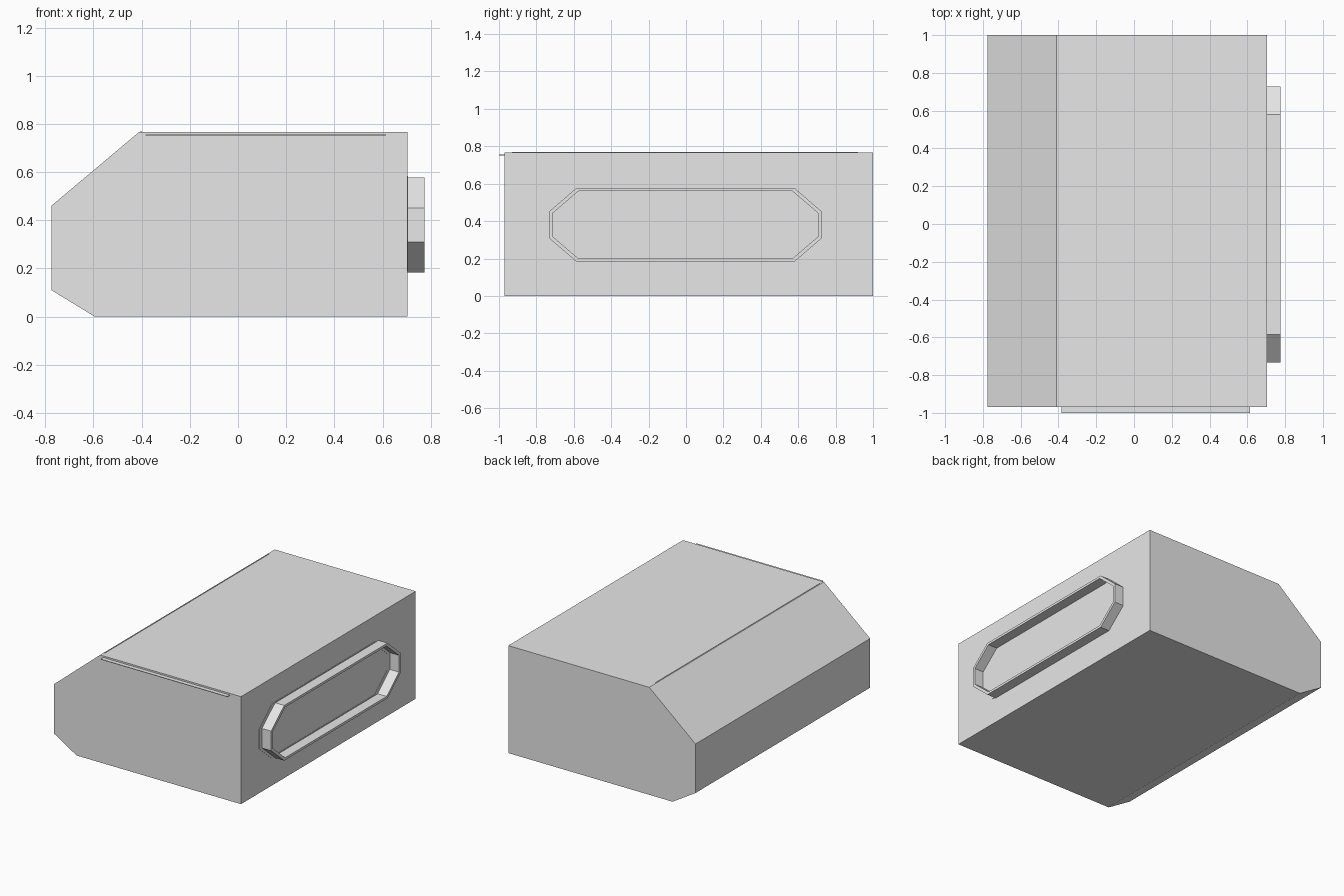
import bpy
import bmesh

cube = bpy.data.objects.get("Cube")
if cube:
    bpy.data.objects.remove(cube, do_unlink=True)

GREY = (0.8, 0.8, 0.8, 1.0)
grey = bpy.data.materials.new("light grey")
grey.use_nodes = True
grey.diffuse_color = GREY
grey.node_tree.nodes["Principled BSDF"].inputs["Base Color"].default_value = GREY


def finish(name, bm):
    bmesh.ops.recalc_face_normals(bm, faces=bm.faces)
    mesh = bpy.data.meshes.new(name)
    bm.to_mesh(mesh)
    bm.free()
    mesh.materials.append(grey)
    obj = bpy.data.objects.new(name, mesh)
    bpy.context.collection.objects.link(obj)
    return obj


def box(name, low, high):
    bm = bmesh.new()
    bmesh.ops.create_cube(bm, size=1)
    for v in bm.verts:
        v.co = [a + (b - a) * (c + 0.5) for a, b, c in zip(low, high, v.co)]
    return finish(name, bm)


def octagon(y, z, cy, cz):
    """Wide octagon with cut corners, as (y, z) points."""
    quarter = [(y, z - cz), (y - cy, z)]
    half = quarter + [(-a, b) for a, b in reversed(quarter)]
    return half + [(-a, -b) for a, b in half]


def ring(name, x0, x1, centre, outer, inner):
    """Octagonal frame standing out along x."""
    bm = bmesh.new()
    loops = []
    for pts, x in ((outer, x0), (outer, x1), (inner, x1), (inner, x0)):
        loops.append([bm.verts.new((x, centre[0] + y, centre[1] + z)) for y, z in pts])
    n = len(outer)
    for k in range(4):
        a, b = loops[k], loops[(k + 1) % 4]
        for i in range(n):
            j = (i + 1) % n
            bm.faces.new((a[i], a[j], b[j], b[i]))
    return finish(name, bm)


# Main body: side profile extruded along y
profile = [(-0.775, 0.46), (-0.41, 0.767), (0.703, 0.767),
           (0.703, 0), (-0.595, 0), (-0.775, 0.11)]
bm = bmesh.new()
face = bm.faces.new([bm.verts.new((x, -0.97, z)) for x, z in profile])
extruded = bmesh.ops.extrude_face_region(bm, geom=[face])["geom"]
bmesh.ops.translate(bm, vec=(0, 1.97, 0),
                    verts=[g for g in extruded if isinstance(g, bmesh.types.BMVert)])
finish("body", bm)

# Octagonal frame on the side, with a faint flat outline beside it
outer = octagon(0.73, 0.197, 0.147, 0.127)
inner = octagon(0.712, 0.18, 0.14, 0.12)
ring("side_frame", 0.70, 0.775, (-0.003, 0.38), outer, inner)
ring("side_frame_outline", 0.70, 0.705, (-0.037, 0.387), outer, inner)

# Thin lip at the front and thin seam along the top ridge
box("front_lip", (-0.383, -1.0, 0.752), (0.615, -0.965, 0.756))
box("ridge_seam", (-0.405, -0.93, 0.765), (-0.40, 0.92, 0.77))
